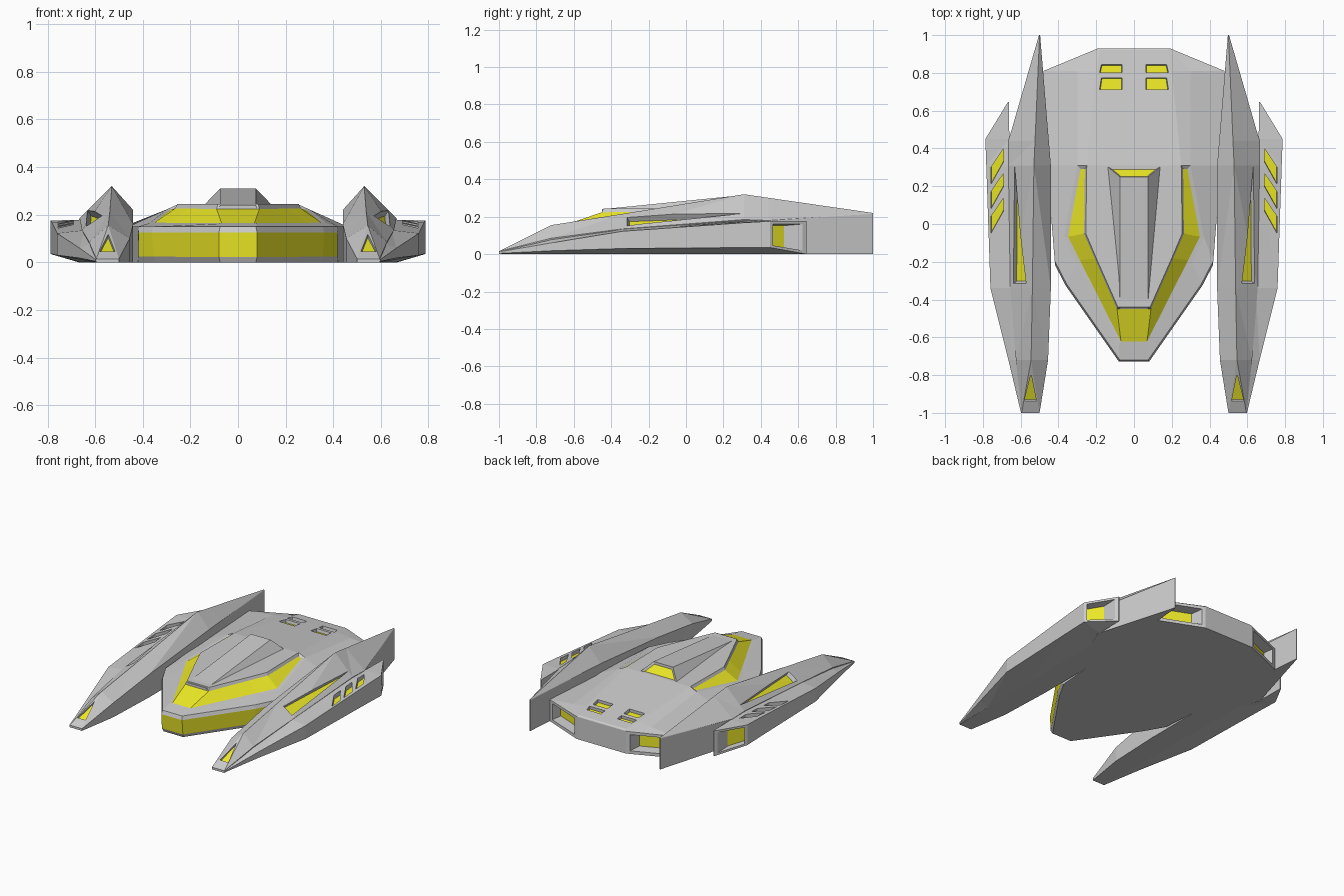
import bpy, bmesh
from mathutils import Vector

if "Cube" in bpy.data.objects:
    bpy.data.objects.remove(bpy.data.objects["Cube"])

yellow = bpy.data.materials.new("yellow_glow")
yellow.diffuse_color = (0.85, 0.82, 0.02, 1)
yellow.use_nodes = True
yellow.node_tree.nodes["Principled BSDF"].inputs["Base Color"].default_value = yellow.diffuse_color


def make_object(name, bm):
    bmesh.ops.recalc_face_normals(bm, faces=bm.faces[:])
    me = bpy.data.meshes.new(name)
    bm.to_mesh(me)
    bm.free()
    me.materials.append(None)
    me.materials.append(yellow)
    ob = bpy.data.objects.new(name, me)
    bpy.context.collection.objects.link(ob)
    return ob


def loft(stations, tri_split=None):
    """Skin closed loops; returns the bmesh and faces keyed by (station, side)."""
    bm = bmesh.new()
    rings = [[bm.verts.new(p) for p in s] for s in stations]
    n, faces = len(rings[0]), {}
    for i, (a, b) in enumerate(zip(rings, rings[1:])):
        for j in range(n):
            k = (j + 1) % n
            if tri_split is None:
                faces[i, j] = bm.faces.new((a[j], a[k], b[k], b[j]))
            elif j < tri_split:
                bm.faces.new((a[j], a[k], b[k]))
                bm.faces.new((a[j], b[k], b[j]))
            else:
                bm.faces.new((a[j], a[k], b[j]))
                bm.faces.new((b[j], a[k], b[k]))
    for key, r in (("front", rings[0]), ("back", rings[-1])):
        for j in range((n - 1) // 2):
            quad = dict.fromkeys((r[j], r[j + 1], r[n - 2 - j], r[n - 1 - j]))
            faces[key, j] = bm.faces.new(list(quad))
    bmesh.ops.recalc_face_normals(bm, faces=bm.faces[:])
    return bm, faces


def glow_panel(bm, faces, thickness, depth):
    bmesh.ops.inset_region(bm, faces=faces, thickness=thickness, depth=depth,
                           use_even_offset=True, use_boundary=True)
    for f in faces:
        f.material_index = 1


def add_recess(bm, pts, depth=0.02, scale=0.9, push=None, hint=(0, 0, 1)):
    """Add a tapered prism with a yellow floor to a cutter mesh."""
    pts = [Vector(p) for p in pts]
    nrm = (pts[1] - pts[0]).cross(pts[2] - pts[0]).normalized()
    if nrm.dot(Vector(hint)) < 0:
        nrm = -nrm
    push = Vector(push) if push else -nrm * depth
    c = sum(pts, Vector()) / len(pts)
    top = [bm.verts.new(p - push.normalized() * 0.012) for p in pts]
    low = [bm.verts.new(c + (p - c) * scale + push) for p in pts]
    n = len(pts)
    bm.faces.new(top)
    bm.faces.new(low[::-1]).material_index = 1
    for j in range(n):
        k = (j + 1) % n
        bm.faces.new((top[j], low[j], low[k], top[k]))


def finish(ob, cutter_bm=None, mirror=False):
    bpy.context.view_layer.objects.active = ob
    if cutter_bm:
        cutter = make_object(ob.name + "_cutter", cutter_bm)
        cutter.hide_render = True
        m = ob.modifiers.new("recesses", 'BOOLEAN')
        m.operation, m.solver, m.object = 'DIFFERENCE', 'EXACT', cutter
        bpy.ops.object.modifier_apply(modifier=m.name)
        bpy.data.objects.remove(cutter)
    if mirror:
        m = ob.modifiers.new("mirror", 'MIRROR')
        bpy.ops.object.modifier_apply(modifier=m.name)


def at(y, section):
    return [(x, y, z) for x, z in section]


# Hull: each station runs bottom, rim, trim, roof and is mirrored across x
half = [
    [(.075, -.71, 0), (.075, -.72, .15), (.08, -.64, .162), (.085, -.44, .245)],
    [(.345, -.32, 0), (.355, -.32, .15), (.305, -.20, .162), (.20, -.18, .245)],
    [(.42, -.19, 0), (.42, -.195, .15), (.37, -.07, .165), (.255, -.05, .245)],
    [(.46, .31, 0), (.46, .31, .15), (.30, .31, .222), (.25, .31, .245)],
    [(.48, .81, 0), (.48, .81, .15), (.30, .81, .168), (.20, .81, .18)],
    [(.19, .93, 0), (.19, .93, .155), (.188, .928, .159), (.18, .92, .165)],
]
bm, f = loft([s + [(-x, y, z) for x, y, z in reversed(s)] for s in half])
canopy = [f["front", 2]] + [f[i, j] for i in range(3) for j in (2, 4)]
bumper = [f["front", 0]] + [f[i, j] for i in range(2) for j in (0, 6)]
glow_panel(bm, canopy, 0.018, -0.01)
glow_panel(bm, bumper, 0.024, 0.01)
hull = make_object("hull", bm)

# Rear hull engines and roof vents
cut = bmesh.new()
for s in (1, -1):
    a, b = Vector((s * .21, .922, 0)), Vector((s * .455, .82, 0))
    lo, hi = Vector((0, 0, .02)), Vector((0, 0, .135))
    add_recess(cut, [a + lo, b + lo, b + hi, a + hi], scale=.82,
               push=(0, -.07, 0), hint=(0, 1, 0))
    for y0, y1 in ((.71, .775), (.80, .845)):
        z0, z1 = (.245 - .13 * (y - .31) for y in (y0, y1))
        add_recess(cut, [(s * .06, y0, z0), (s * .185, y0, z0),
                         (s * .175, y1, z1), (s * .06, y1, z1)])
finish(hull, cut)

# Roof spine with a glowing rear face
bm, f = loft([
    [(-.08, -.45, .225), (-.075, -.45, .24), (.075, -.45, .24), (.08, -.45, .225)],
    [(-.148, .31, .235), (-.075, .25, .31), (.075, .25, .31), (.148, .31, .235)],
])
glow_panel(bm, [f["back", 0]], 0.014, -0.01)
make_object("roof_spine", bm)

# Wing blades: inner bottom, outer bottom, ledge, ridge, inner top
bm, f = loft([
    at(-1, [(.50, 0), (.595, 0), (.595, .015), (.55, .015), (.50, .015)]),
    at(-.72, [(.455, 0), (.60, 0), (.625, .085), (.545, .155), (.455, .10)]),
    at(-.34, [(.44, 0), (.60, 0), (.655, .135), (.538, .215), (.44, .16)]),
    at(.31, [(.44, 0), (.61, 0), (.665, .185), (.53, .32), (.44, .22)]),
    at(.44, [(.451, 0), (.665, 0), (.665, .18), (.524, .301), (.451, .22)]),
    at(1, [(.497, 0), (.503, 0), (.503, .215), (.50, .22), (.497, .215)]),
], tri_split=3)
blade = make_object("wing_blades", bm)
cut = bmesh.new()
add_recess(cut, [(.57, -.32, .195), (.637, -.32, .150), (.632, .32, .218)],
           depth=.025, scale=.93)
add_recess(cut, [(.515, -.94, .045), (.583, -.94, .045), (.545, -.79, .12)],
           depth=.012)
finish(blade, cut, mirror=True)

# Outer pods: inner bottom, outer low, outer top, inner top
bm, f = loft([
    at(-1, [(.59, 0), (.598, .004), (.598, .012), (.59, .014)]),
    at(-.72, [(.60, 0), (.665, .018), (.665, .06), (.615, .08)]),
    at(-.34, [(.60, 0), (.76, .03), (.76, .122), (.645, .135)]),
    at(.31, [(.61, 0), (.782, .035), (.782, .168), (.655, .18)]),
    at(.45, [(.66, 0), (.787, .035), (.787, .176), (.66, .178)]),
    at(.645, [(.662, 0), (.668, 0), (.668, .176), (.662, .176)]),
], tri_split=4)
pod = make_object("outer_pods", bm)
cut = bmesh.new()
# Pod engine and three slanted slats
add_recess(cut, [(.778, .465, .045), (.68, .625, .018),
                 (.68, .625, .162), (.778, .465, .162)],
           scale=.85, push=(0, -.09, 0), hint=(0, 1, 0))
for i in range(3):
    slat = [(.69, .40), (.69, .33), (.757, .21), (.757, .30)]
    add_recess(cut, [(x, y - .13 * i, .15 + .07 * (y - .13 * i)) for x, y in slat],
               depth=.025, scale=.94)
finish(pod, cut, mirror=True)
